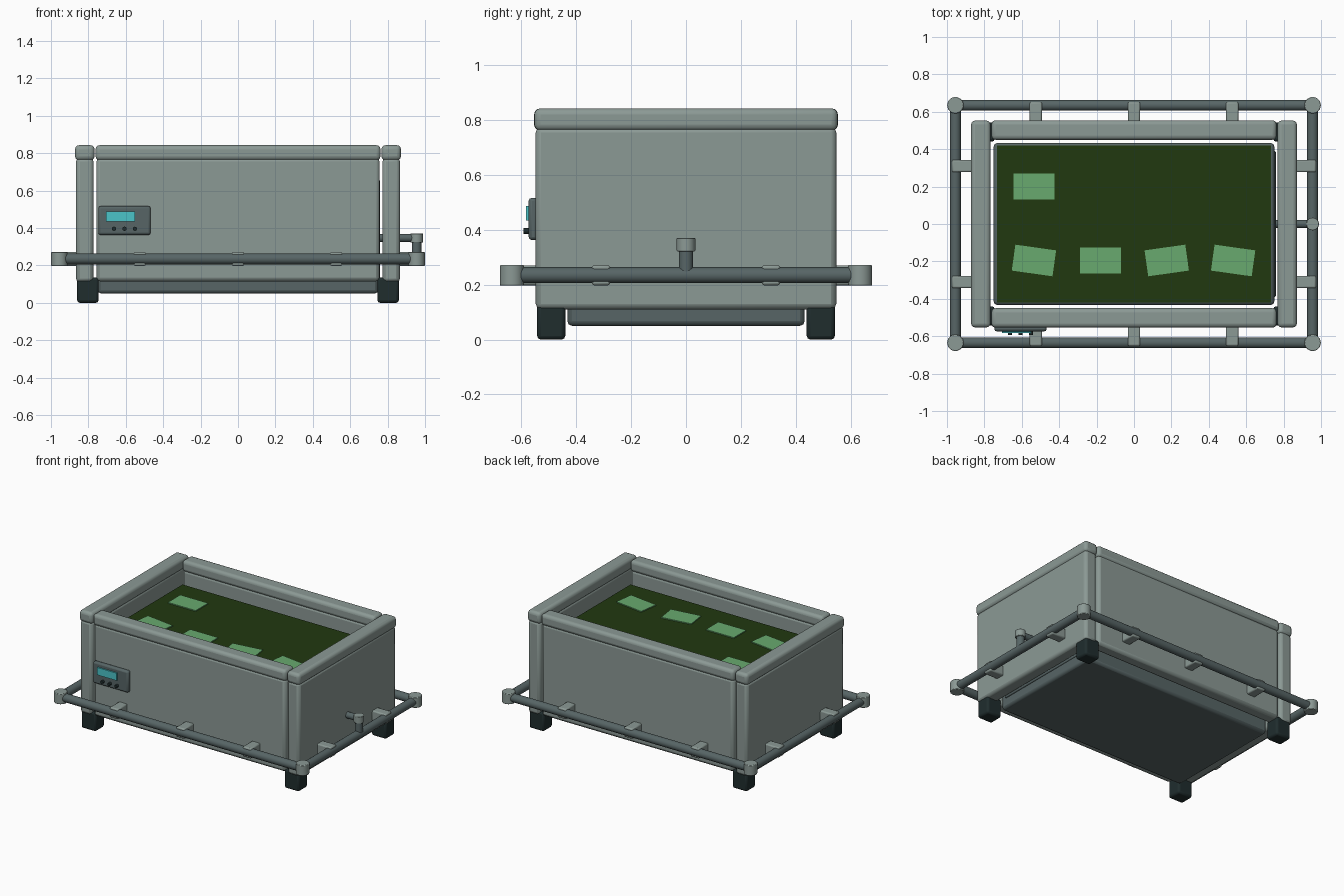
import bpy
from math import radians, pi
from mathutils import Vector

cube = bpy.data.objects.get("Cube")
if cube:
    bpy.data.objects.remove(cube, do_unlink=True)


def material(name, r, g, b):
    m = bpy.data.materials.new(name)
    m.use_nodes = True
    m.diffuse_color = (r, g, b, 1)
    m.node_tree.nodes["Principled BSDF"].inputs["Base Color"].default_value = (r, g, b, 1)
    return m


shell = material("pale grey green", 0.26, 0.32, 0.30)
slate = material("dark slate", 0.095, 0.13, 0.132)
rubber = material("black rubber", 0.014, 0.026, 0.027)
moss = material("dark green", 0.015, 0.04, 0.005)
leaf = material("light green", 0.138, 0.402, 0.156)
cyan = material("cyan glass", 0.07, 0.55, 0.58)


def finish(obj, name, mat, bevel=0, segments=2):
    obj.name = name
    obj.data.materials.append(mat)
    if bevel:
        mod = obj.modifiers.new("Rounded edges", "BEVEL")
        mod.width = bevel
        mod.segments = segments
    bpy.ops.object.shade_smooth_by_angle(angle=radians(35))
    return obj


def box(name, low, high, mat, bevel=0, segments=2):
    """Box between two opposite corners."""
    low, high = Vector(low), Vector(high)
    bpy.ops.mesh.primitive_cube_add(size=1, location=(low + high) / 2)
    obj = bpy.context.object
    obj.scale = high - low
    bpy.ops.object.transform_apply(location=False, rotation=False, scale=True)
    return finish(obj, name, mat, bevel, segments)


def tube(name, start, end, radius, mat, bevel=0):
    """Cylinder from one point to another."""
    start, end = Vector(start), Vector(end)
    way = end - start
    bpy.ops.mesh.primitive_cylinder_add(
        vertices=24, radius=radius, depth=way.length, location=(start + end) / 2,
        rotation=way.to_track_quat("Z", "Y").to_euler())
    return finish(bpy.context.object, name, mat, bevel)


def span(side, near, far):
    """Ordered limits on the chosen side of the centre."""
    return sorted((side * near, side * far))


# Inner tub with its filling
box("tub", (-0.75, -0.433, 0.05), (0.75, 0.433, 0.685), slate, 0.018)
box("filling", (-0.732, -0.42, 0.67), (0.732, 0.42, 0.69), moss)

# Small plates lying on the filling
for x, y, turn in ((-0.535, 0.2, 0), (-0.535, -0.195, -8), (-0.18, -0.195, 0),
                   (0.175, -0.195, 8), (0.53, -0.195, -8)):
    card = box("floating_plate", (x - 0.11, y - 0.07, 0.689), (x + 0.11, y + 0.07, 0.697), leaf)
    card.rotation_euler.z = radians(turn)

# Walls with thicker caps
for s in (-1, 1):
    a, b = span(s, 0.455, 0.548)
    box("long_wall", (-0.757, a, 0.115), (0.757, b, 0.775), shell, 0.02)
    a, b = span(s, 0.45, 0.554)
    box("long_wall_cap", (-0.762, a, 0.762), (0.762, b, 0.843), shell, 0.022, 3)
    a, b = span(s, 0.772, 0.866)
    box("end_wall", (a, -0.548, 0.11), (b, 0.548, 0.775), shell, 0.02)
    a, b = span(s, 0.767, 0.871)
    box("end_wall_cap", (a, -0.553, 0.762), (b, 0.553, 0.843), shell, 0.022, 3)

# Feet
for sx in (-1, 1):
    for sy in (-1, 1):
        x0, x1 = span(sx, 0.745, 0.86)
        y0, y1 = span(sy, 0.44, 0.543)
        box("foot", (x0, y0, 0), (x1, y1, 0.135), rubber, 0.014)

# Rail around the base with corner joints and brackets
rail_x, rail_y, rail_z = 0.955, 0.635, 0.235
for s in (-1, 1):
    tube("long_rail", (-rail_x, s * rail_y, rail_z), (rail_x, s * rail_y, rail_z), 0.029, slate)
    tube("end_rail", (s * rail_x, -rail_y, rail_z), (s * rail_x, rail_y, rail_z), 0.029, slate)
    for t in (-1, 1):
        tube("corner_joint", (s * rail_x, t * rail_y, 0.197), (s * rail_x, t * rail_y, 0.272),
             0.044, shell, 0.004)
        y0, y1 = span(s, 0.54, 0.652)
        x0, x1 = span(s, 0.86, 0.972)
        box("end_bracket", (x0, t * 0.31 - 0.033, 0.198), (x1, t * 0.31 + 0.033, 0.271),
            shell, 0.008)
    for x in (-0.525, 0, 0.525):
        box("long_bracket", (x - 0.033, y0, 0.198), (x + 0.033, y1, 0.271), shell, 0.008)

# Drain: backing plate, pipe through the wall, elbow and riser
box("drain_plate", (0.735, -0.39, 0.12), (0.758, 0.39, 0.66), slate, 0.006)
tube("drain_pipe", (0.74, 0, 0.347), (rail_x, 0, 0.347), 0.022, slate)
tube("drain_riser", (rail_x, 0, 0.235), (rail_x, 0, 0.335), 0.026, slate)
tube("drain_elbow", (rail_x, 0, 0.322), (rail_x, 0, 0.371), 0.034, shell, 0.003)

# Control panel
box("control_panel", (-0.747, -0.574, 0.363), (-0.467, -0.54, 0.517), slate, 0.012)
box("display", (-0.705, -0.583, 0.435), (-0.55, -0.57, 0.488), cyan)
for x in (-0.663, -0.607, -0.551):
    tube("button", (x, -0.57, 0.396), (x, -0.593, 0.396), 0.011, rubber)
